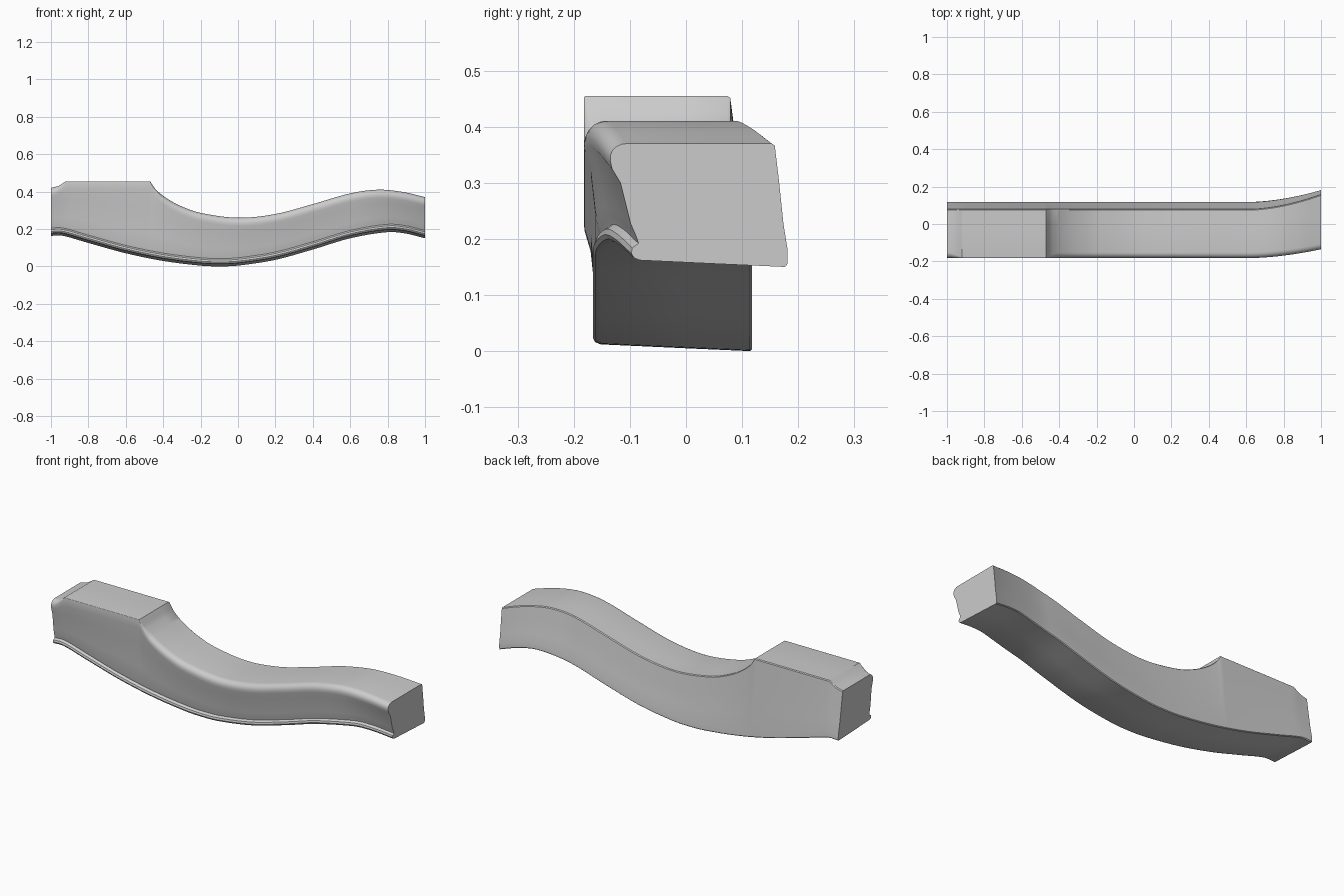
import bpy
import bmesh
import math

old = bpy.data.objects.get("Cube")
if old:
    bpy.data.objects.remove(old, do_unlink=True)


def curve(points, x):
    """Smooth height through the profile points."""
    n = len(points)

    def slope(i):
        (xa, za), (xb, zb) = points[max(i - 1, 0)], points[min(i + 1, n - 1)]
        return (zb - za) / (xb - xa)

    for i in range(n - 1):
        (x0, z0), (x1, z1) = points[i], points[i + 1]
        if x <= x1 or i == n - 2:
            w = x1 - x0
            t = (x - x0) / w
            return (z0 * (1 + 2 * t) * (1 - t) ** 2 + z1 * t * t * (3 - 2 * t)
                    + w * slope(i) * t * (1 - t) ** 2 + w * slope(i + 1) * t * t * (t - 1))


# Side profiles of the rail
PAD_START, PAD_END, PAD_TOP = -0.92, -0.47, 0.455
TOP_END = [(-1, 0.42), (-0.96, 0.43), (PAD_START, PAD_TOP)]
TOP_RAIL = [(PAD_END, PAD_TOP), (-0.44, 0.412), (-0.38, 0.363), (-0.3, 0.32), (-0.2, 0.286),
            (0, 0.26), (0.2, 0.28), (0.4, 0.333), (0.6, 0.39), (0.75, 0.41),
            (0.88, 0.398), (1, 0.37)]
BOTTOM = [(-1, 0.163), (-0.94, 0.164), (-0.8, 0.125), (-0.6, 0.07), (-0.4, 0.029),
          (-0.2, 0.004), (-0.1, 0), (0, 0.004), (0.2, 0.035), (0.4, 0.09),
          (0.6, 0.15), (0.8, 0.183), (0.9, 0.175), (1, 0.15)]


def top_height(x):
    if x < PAD_START:
        return curve(TOP_END, x)
    if x <= PAD_END:
        return PAD_TOP
    return curve(TOP_RAIL, x)


def section(x):
    """Closed outline: lower bead, hollow front, top lip, leaning back."""
    t, b = top_height(x), curve(BOTTOM, x)
    h = t - b
    # The rounded lip tightens to a crisp edge on the raised pad
    gap = max(PAD_START - x, x - PAD_END, 0)
    r = 0.004 + 0.026 * min(gap / 0.06, 1)
    outline = [(-0.152, b + 0.012), (-0.162, b + 0.016), (-0.166, b + 0.024),
               (-0.163, b + 0.034), (-0.151, b + 0.042), (-0.154, b + 0.055),
               (-0.161, b + 0.35 * h), (-0.17, b + 0.68 * h), (-0.181, t - 0.045)]
    for i in range(6):
        a = math.pi / 2 * i / 5
        outline.append((-0.182 + r * (1 - math.cos(a)), t - r * (1 - math.sin(a))))
    outline += [(0, t), (0.074, t), (0.079, t - 0.004), (0.09, b + 0.7 * h),
                (0.104, b + 0.35 * h), (0.116, b + 0.03), (0.118, b + 0.004),
                (0.114, b), (0, b + 0.005)]
    # The right end sweeps toward the back
    k = max(0, (x - 0.62) / 0.38) ** 1.7
    result = []
    for y, z in outline:
        u, v = (y + 0.182) / 0.3, (z - b) / h
        front = 0.072 + (0.043 - 0.072) * v
        back = 0.062 + (0.085 - 0.062) * v
        result.append((x, y + k * (front + (back - front) * u), z))
    return result


# Lofted rail with closed ends
stations = {round(-1 + i * 0.02, 4) for i in range(101)}
stations |= {PAD_START, PAD_END}
stations |= {round(PAD_END + 0.006 * i, 4) for i in range(1, 12)}
bm = bmesh.new()
rings = [[bm.verts.new(p) for p in section(x)] for x in sorted(stations)]
for a, b in zip(rings, rings[1:]):
    for i in range(len(a)):
        j = (i + 1) % len(a)
        bm.faces.new((a[i], a[j], b[j], b[i]))
bm.faces.new(rings[0])
bm.faces.new(rings[-1])
bmesh.ops.recalc_face_normals(bm, faces=bm.faces)
mesh = bpy.data.meshes.new("curved_rail")
bm.to_mesh(mesh)
bm.free()

rail = bpy.data.objects.new("curved_rail", mesh)
bpy.context.collection.objects.link(rail)

# Single plain grey finish
grey = bpy.data.materials.new("light_grey")
grey.use_nodes = True
color = (0.6, 0.6, 0.6, 1)
grey.diffuse_color = color
grey.node_tree.nodes["Principled BSDF"].inputs["Base Color"].default_value = color
mesh.materials.append(grey)

bpy.ops.object.select_all(action="DESELECT")
rail.select_set(True)
bpy.context.view_layer.objects.active = rail
bpy.ops.object.shade_smooth_by_angle(angle=math.radians(32))
